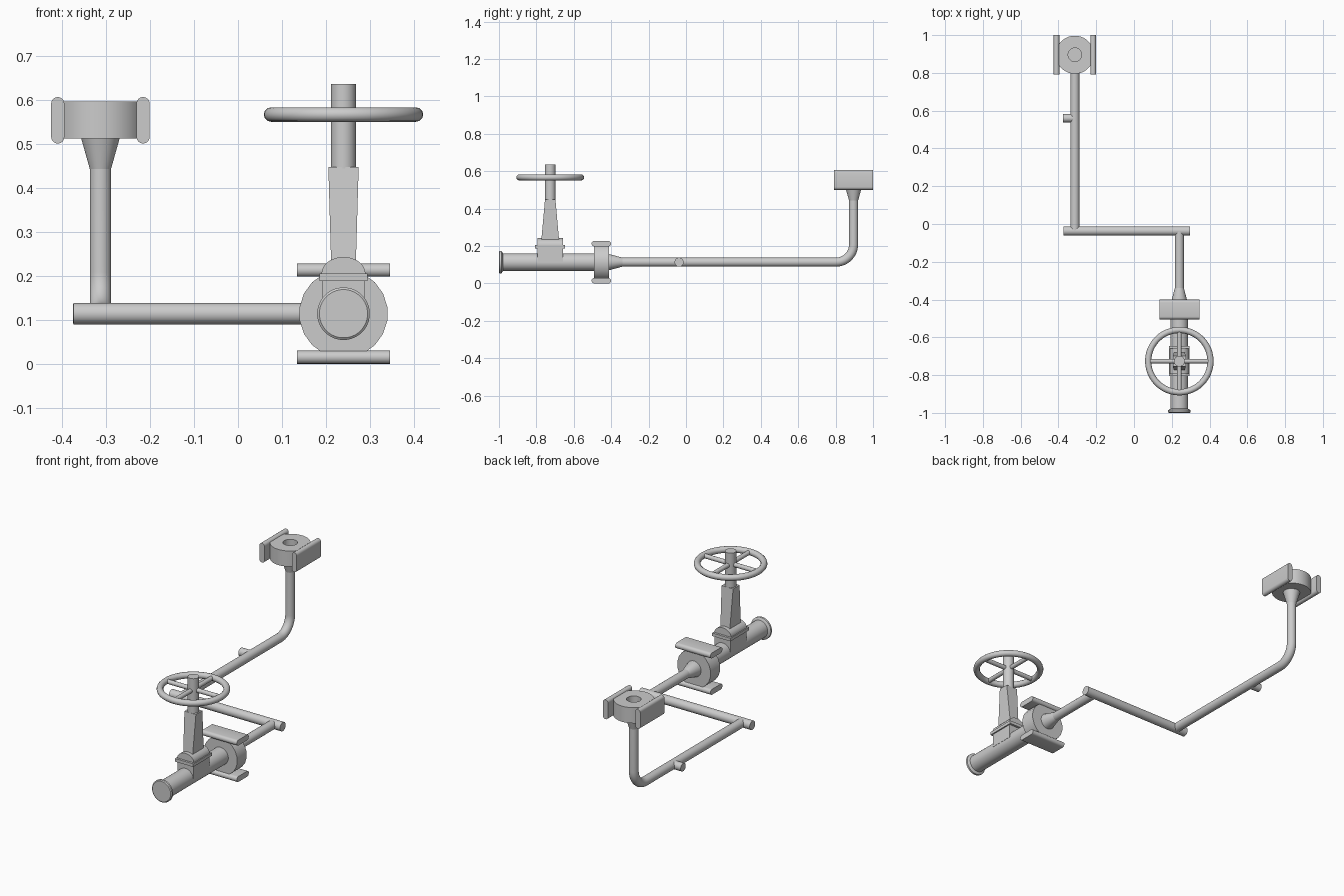
import bpy, bmesh, math
from mathutils import Vector, Matrix

if "Cube" in bpy.data.objects:
    bpy.data.objects.remove(bpy.data.objects["Cube"])

VX, VY, LX, TY, PZ = 0.24, -0.726, -0.313, 0.896, 0.114   # valve x/y, left pipe x, top clamp y, pipe axis z
R = 0.0242


def finish(name, bm, smooth=True):
    bmesh.ops.recalc_face_normals(bm, faces=bm.faces)
    me = bpy.data.meshes.new(name)
    bm.to_mesh(me)
    bm.free()
    ob = bpy.data.objects.new(name, me)
    bpy.context.collection.objects.link(ob)
    if smooth:
        bpy.ops.object.select_all(action='DESELECT')
        ob.select_set(True)
        bpy.context.view_layer.objects.active = ob
        bpy.ops.object.shade_smooth_by_angle(angle=math.radians(35))
    return ob


def lathe(name, origin, axis, profile, n=32):
    """Revolve (radius, height) points round an axis; both ends are capped."""
    bm = bmesh.new()
    q = Vector((0, 0, 1)).rotation_difference(Vector(axis))
    rings = []
    for r, h in profile:
        ring = []
        for i in range(n):
            a = 2 * math.pi * (i + 0.5) / n
            ring.append(bm.verts.new(Vector(origin) + q @ Vector((r * math.cos(a), r * math.sin(a), h))))
        rings.append(ring)
    for a, b in zip(rings, rings[1:]):
        for i in range(n):
            j = (i + 1) % n
            bm.faces.new((a[i], a[j], b[j], b[i]))
    bm.faces.new(rings[0])
    bm.faces.new(rings[-1])
    return finish(name, bm)


def pipe(name, a, b, r, n=32):
    d = Vector(b) - Vector(a)
    return lathe(name, a, d.normalized(), [(r, 0), (r, d.length)], n)


def extrude(name, pts, to3d, lo, hi):
    """Extrude a 2D outline between lo and hi; to3d maps (u, v, depth) to space."""
    bm = bmesh.new()
    a, b = ([bm.verts.new(to3d(u, v, w)) for u, v in pts] for w in (lo, hi))
    bm.faces.new(a)
    bm.faces.new(b)
    for i in range(len(pts)):
        j = (i + 1) % len(pts)
        bm.faces.new((a[i], a[j], b[j], b[i]))
    return finish(name, bm)


def stadium(half, r, n=8):
    """Long bar outline with round ends, long along u."""
    pts = []
    for s in (1, -1):
        for i in range(n + 1):
            t = -math.pi / 2 + math.pi * i / n
            pts.append((s * (half - r + r * math.cos(t)), s * r * math.sin(t)))
    return pts


def taper(name, bottom, top, z0, z1):
    """Box with different half sizes at the bottom and top, on the valve axis."""
    bm = bmesh.new()
    bmesh.ops.create_cube(bm, size=2)
    for v in bm.verts:
        hx, hy = top if v.co.z > 0 else bottom
        v.co = (VX + v.co.x * hx, VY + v.co.y * hy, z1 if v.co.z > 0 else z0)
    return finish(name, bm, False)


# Main inlet pipe with end flange
pipe("inlet_pipe", (VX, -0.985, PZ), (VX, -0.45, PZ), 0.047)
lathe("inlet_flange", (VX, -1, PZ), (0, 1, 0),
      [(0.055, 0), (0.06, 0.004), (0.06, 0.014), (0.047, 0.022)])

# Valve body, bonnet flange and arched cap
taper("valve_body", (0.048, 0.068), (0.048, 0.068), PZ, 0.19)
taper("bonnet_flange", (0.055, 0.08), (0.055, 0.08), 0.188, 0.205)
arch = [(0.05 * math.cos(math.pi * i / 16), 0.038 * math.sin(math.pi * i / 16)) for i in range(17)]
extrude("bonnet_arch", arch, lambda u, v, w: (VX + u, VY + w, 0.205 + v), -0.068, 0.068)

# Yoke and stem
taper("yoke", (0.028, 0.048), (0.0345, 0.028), 0.225, 0.448)
pipe("stem", (VX, VY, 0.44), (VX, VY, 0.636), 0.0285)

# Handwheel: rim and two crossed bars
bpy.ops.mesh.primitive_torus_add(location=(VX, VY, 0.567), major_radius=0.165, minor_radius=0.0165,
                                 major_segments=48, minor_segments=12)
rim = bpy.context.object
rim.name = "wheel_rim"
bpy.ops.object.shade_smooth_by_angle(angle=math.radians(40))
for k, d in (("x", Vector((0.163, 0, 0))), ("y", Vector((0, 0.163, 0)))):
    c = Vector((VX, VY, 0.567))
    pipe("wheel_spoke_" + k, c - d, c + d, 0.012, 16)

# Lower clamp: disc, two rounded plates and a reducer cone
pipe("lower_clamp_disc", (VX, -0.493, PZ), (VX, -0.411, PZ), 0.101, 20)
for k, s in (("top", 1), ("bottom", -1)):
    extrude("lower_clamp_plate_" + k, stadium(0.052, 0.015),
            lambda u, v, w: (VX + w, -0.453 + u, PZ + s * 0.099 + v), -0.106, 0.106)
lathe("lower_reducer", (VX, -0.415, PZ), (0, 1, 0), [(0.043, 0), (0.043, 0.005), (R, 0.075)])

# Thin pipe run
pipe("short_pipe", (VX, -0.35, PZ), (VX, -0.04, PZ), R)
pipe("cross_pipe", (-0.374, -0.037, PZ), (0.296, -0.037, PZ), R)
pipe("side_stub", (-0.375, 0.56, PZ), (LX, 0.56, PZ), 0.022)

# Long pipe with a bend upward, swept along a path
B = 0.095
path = [(-0.037, PZ)]
for i in range(13):
    t = math.pi / 2 * i / 12
    path.append((TY - B + B * math.sin(t), PZ + B - B * math.cos(t)))
path.append((TY, 0.46))
bm = bmesh.new()
n, rings = 32, []
for i, p in enumerate(path):
    t = math.pi / 2 * min(max(i - 1, 0), 12) / 12
    m = Matrix.Translation((LX, p[0], p[1])) @ Matrix.Rotation(t, 4, 'X')
    rings.append([bm.verts.new(m @ Vector((R * math.cos(2 * math.pi * k / n), 0, R * math.sin(2 * math.pi * k / n))))
                  for k in range(n)])
for a, b in zip(rings, rings[1:]):
    for k in range(n):
        j = (k + 1) % n
        bm.faces.new((a[k], a[j], b[j], b[k]))
bm.faces.new(rings[0])
bm.faces.new(rings[-1])
finish("long_pipe", bm)

# Upper clamp: reducer cone, bored disc and two rounded plates
lathe("upper_reducer", (LX, TY, 0), (0, 0, 1), [(R, 0.443), (0.044, 0.513)])
lathe("upper_clamp_disc", (LX, TY, 0), (0, 0, 1),
      [(0.044, 0.512), (0.101, 0.512), (0.101, 0.597), (0.036, 0.597), (0.036, 0.516)])
for k, s in (("left", -1), ("right", 1)):
    extrude("upper_clamp_plate_" + k, stadium(0.053, 0.015),
            lambda u, v, w: (LX + s * 0.097 + v, TY + w, 0.554 + u), -0.104, 0.104)
